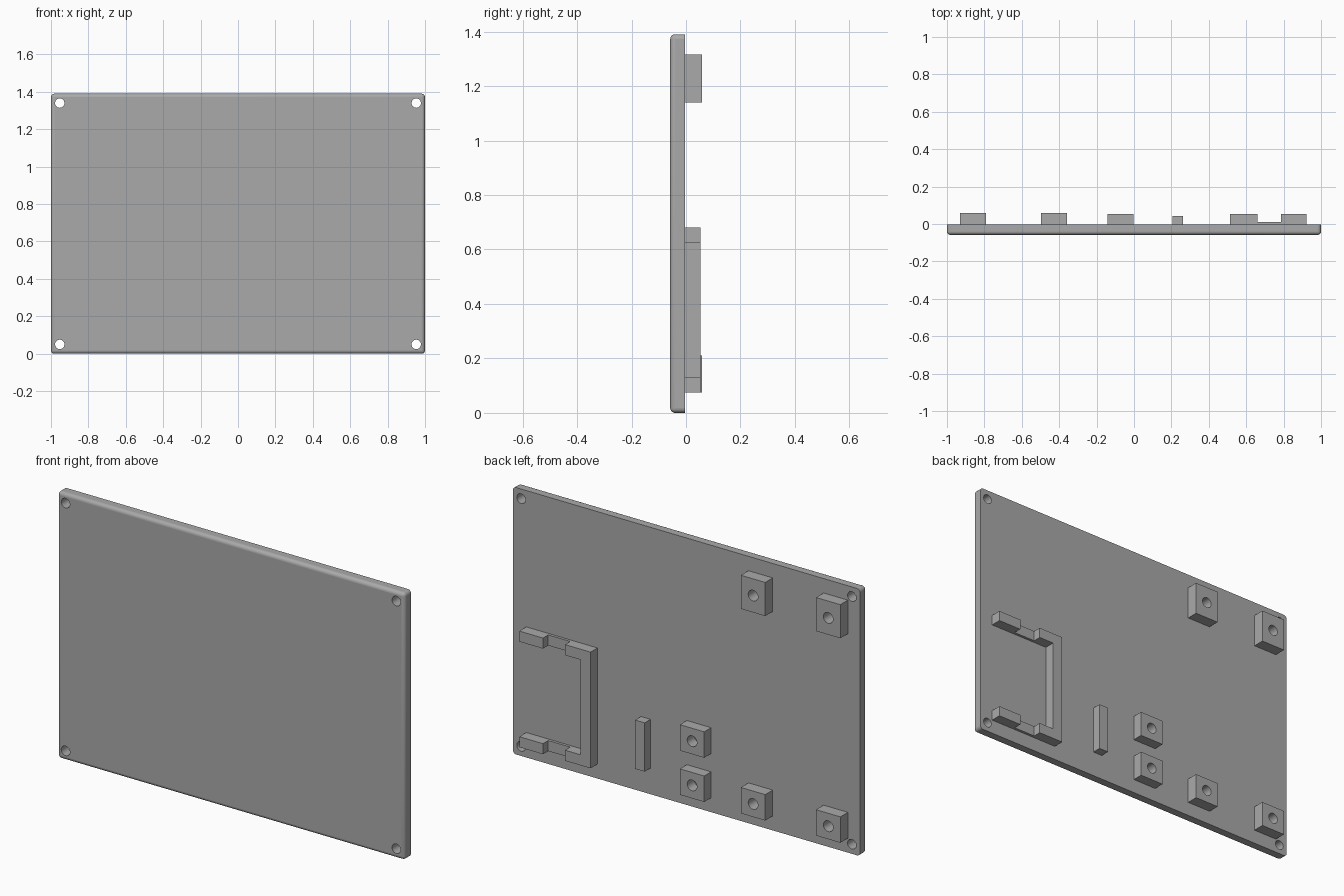
import bpy
import bmesh
from mathutils import Matrix, Vector

cube = bpy.data.objects.get("Cube")
if cube:
    bpy.data.objects.remove(cube, do_unlink=True)

FRONT, BACK = -0.058, -0.004      # plate faces
HEIGHT = 1.39

grey = bpy.data.materials.new("plain_grey")
grey.use_nodes = True
colour = (0.4, 0.4, 0.4, 1)
grey.diffuse_color = colour
grey.node_tree.nodes["Principled BSDF"].inputs["Base Color"].default_value = colour


def finish(name, bm):
    bmesh.ops.recalc_face_normals(bm, faces=bm.faces)
    mesh = bpy.data.meshes.new(name)
    bm.to_mesh(mesh)
    bm.free()
    mesh.materials.append(grey)
    obj = bpy.data.objects.new(name, mesh)
    bpy.context.scene.collection.objects.link(obj)
    return obj


def box_mesh(x0, x1, z0, z1, y0, y1):
    bm = bmesh.new()
    centre = Vector((x0 + x1, y0 + y1, z0 + z1)) / 2
    size = (x1 - x0, y1 - y0, z1 - z0, 1)
    bmesh.ops.create_cube(bm, size=1, matrix=Matrix.Translation(centre) @ Matrix.Diagonal(size))
    return bm


def box(name, x0, x1, z0, z1, top):
    return finish(name, box_mesh(x0, x1, z0, z1, BACK, top))


def drill(obj, centres, radius):
    """Cut round holes along y and keep only the hole walls smooth."""
    bm = bmesh.new()
    for x, z in centres:
        place = Matrix.Translation((x, 0, z)) @ Matrix.Rotation(1.5707963, 4, "X")
        bmesh.ops.create_cone(bm, cap_ends=True, segments=32, radius1=radius,
                              radius2=radius, depth=0.4, matrix=place)
    cutter = finish("hole_cutter", bm)
    cutter.hide_render = True
    mod = obj.modifiers.new("holes", "BOOLEAN")
    mod.operation = "DIFFERENCE"
    mod.solver = "EXACT"
    mod.object = cutter
    graph = bpy.context.evaluated_depsgraph_get()
    cut = bpy.data.meshes.new_from_object(obj.evaluated_get(graph))
    obj.modifiers.clear()
    obj.data = cut
    bpy.data.objects.remove(cutter, do_unlink=True)
    for face in cut.polygons:
        face.use_smooth = max(abs(c) for c in face.normal) < 0.9999
        face.material_index = 0


# Panel with rounded front rim and corners, sharp at the back
bm = box_mesh(-1, 1, 0, HEIGHT, FRONT, BACK)
rim = [e for e in bm.edges if any(v.co.y < -0.03 for v in e.verts)]
bmesh.ops.bevel(bm, geom=rim, offset=0.018, segments=5, profile=0.5, affect="EDGES")
panel = finish("panel", bm)
drill(panel, [(x, z) for x in (-0.953, 0.953) for z in (0.05, HEIGHT - 0.05)], 0.025)

# Screw blocks: name, left edge, bottom, height, top face
blocks = [
    ("upper_outer_block", -0.93, 1.14, 0.175, 0.058),
    ("upper_inner_block", -0.497, 1.14, 0.175, 0.058),
    ("lower_outer_block", -0.93, 0.075, 0.135, 0.058),
    ("lower_inner_block", -0.497, 0.075, 0.135, 0.058),
    ("middle_lower_block", -0.142, 0.075, 0.135, 0.053),
    ("middle_upper_block", -0.142, 0.305, 0.135, 0.053),
]
for name, x, z, tall, top in blocks:
    block = box(name, x, x + 0.14, z, z + tall, top)
    drill(block, [(x + 0.07, z + tall / 2)], 0.028)

# Upright rib
box("rib", 0.207, 0.262, 0.136, 0.39, 0.044)

# C-shaped bracket, extruded from its outline
low, high, wall, top = 0.075, 0.68, 0.055, 0.053
outline = [(0.513, low), (0.66, low), (0.66, low + wall), (0.572, low + wall),
           (0.572, high - wall), (0.66, high - wall), (0.66, high), (0.513, high)]
bm = bmesh.new()
base = bm.faces.new([bm.verts.new((x, BACK, z)) for x, z in outline])
walls = bmesh.ops.extrude_face_region(bm, geom=[base], use_keep_orig=True)
moved = [v for v in walls["geom"] if isinstance(v, bmesh.types.BMVert)]
bmesh.ops.translate(bm, verts=moved, vec=(0, top - BACK, 0))
finish("bracket", bm)

# Bracket end pads, joined to the C by thin rails
for side, z in (("lower", low), ("upper", high - wall)):
    box(side + "_pad", 0.787, 0.923, z, z + wall, top)
    box(side + "_rail", 0.66, 0.787, z, z + wall, 0.01)
